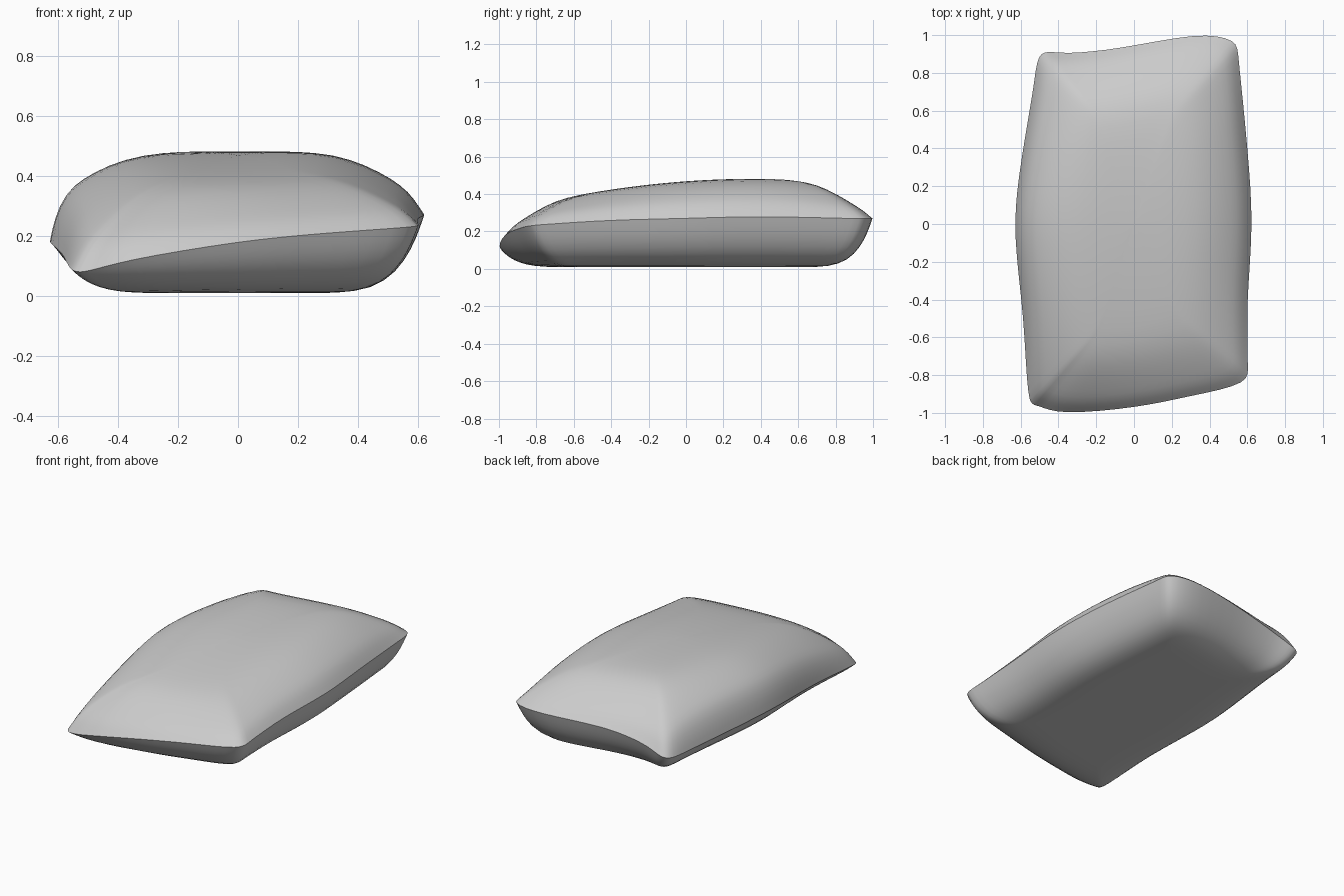
import bpy
import bmesh
from mathutils import Vector

cube = bpy.data.objects.get("Cube")
if cube:
    bpy.data.objects.remove(cube, do_unlink=True)

# Seam outline, counter-clockwise from the front corner on the -x side
SEAM = [Vector(p) for p in (
    (-.56, -.91, .09), (-.51, -.96, .08), (-.36, -1, .12), (0, -.97, .18),
    (.3, -.91, .21), (.58, -.84, .23), (.6, -.72, .24), (.6, -.4, .26),
    (.625, 0, .27), (.6, .4, .28), (.555, .85, .27), (.525, .97, .27),
    (.32, 1, .27), (-.08, .93, .26), (-.33, .905, .215), (-.43, .91, .18),
    (-.505, .89, .16), (-.535, .7, .16), (-.61, .25, .18), (-.63, -.07, .18),
    (-.585, -.5, .14))]

# Each ring: inset from the seam, share of the way to the crown or base
TOP_RINGS = ((.015, .12), (.05, .38), (.1, .57), (.18, .79), (.28, .96), (.4, 1))
BASE_RINGS = ((.015, .18), (.04, .43), (.09, .74), (.17, .95), (.28, 1), (.4, 1))


def refine(points):
    """Add a smooth midpoint between each pair of points."""
    result = []
    for i, b in enumerate(points):
        a, c, d = points[i - 1], points[(i + 1) % len(points)], points[(i + 2) % len(points)]
        result += [b, (b + c) * .5625 - (a + d) * .0625]
    return result


def crown(y):
    """Height of the top, sagging towards the front and dropping at the back."""
    return .483 - .11 * (max(0, .4 - y) / 1.1) ** 2 - .4 * max(0, y - .45) ** 2


def base(y):
    return .009


def fullness(p, side_power):
    """Exponent that swells or slims the middle of the -x side wall."""
    if p.x > -.5:
        return 1
    return 1 + (side_power - 1) * max(0, 1 - (p.y / .9) ** 4)


def add_shell(bm, seam_verts, rings, target, side_power, upward):
    """Loft inset rings from the seam, then shrink the last to the middle."""
    points = [v.co for v in seam_verts]
    loops = []
    for inset, share in rings:
        loop = []
        for p in points:
            y = p.y * (1 - inset / .95)
            z = p.z + (target(y) - p.z) * share ** fullness(p, side_power)
            loop.append(Vector((p.x * (1 - inset / .6), y, z)))
        loops.append(loop)
    for scale in (.65, .35, .08):
        loops.append([Vector((p.x * scale, p.y * scale, target(p.y * scale)))
                      for p in loops[len(rings) - 1]])

    previous = seam_verts
    count = len(seam_verts)
    for loop in loops:
        ring = [bm.verts.new(p) for p in loop]
        for i in range(count):
            j = (i + 1) % count
            quad = [previous[i], previous[j], ring[j], ring[i]]
            bm.faces.new(quad if upward else quad[::-1])
        previous = ring
    bm.faces.new(previous if upward else previous[::-1])


# Pillow body
bm = bmesh.new()
seam = [bm.verts.new(p) for p in refine(SEAM)]
add_shell(bm, seam, TOP_RINGS, crown, .6, True)
add_shell(bm, seam, BASE_RINGS, base, 1.4, False)

# Keep the seam crisp
crease = bm.edges.layers.float.new("crease_edge")
seam_set = set(seam)
for edge in bm.edges:
    if seam_set.issuperset(edge.verts):
        edge[crease] = 1
        edge.smooth = False

mesh = bpy.data.meshes.new("pillow")
bm.to_mesh(mesh)
bm.free()
mesh.shade_smooth()
pillow = bpy.data.objects.new("pillow", mesh)
bpy.context.collection.objects.link(pillow)
soften = pillow.modifiers.new("Soft", "SUBSURF")
soften.levels = 1
soften.render_levels = 1

# Plain grey cloth
cloth = bpy.data.materials.new("grey cloth")
cloth.use_nodes = True
colour = (.6, .6, .6, 1)
cloth.diffuse_color = colour
cloth.node_tree.nodes["Principled BSDF"].inputs["Base Color"].default_value = colour
mesh.materials.append(cloth)
